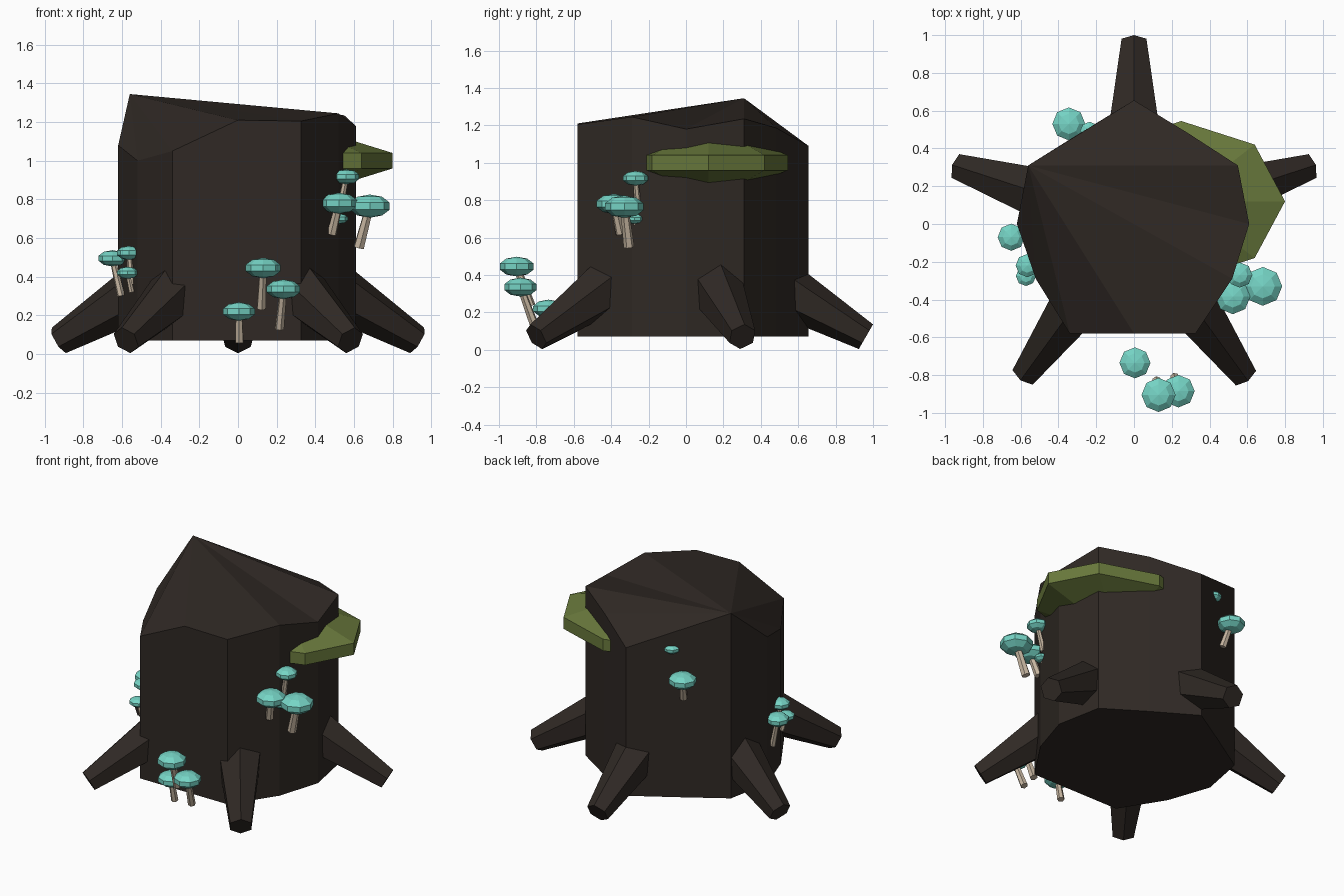
import bpy, bmesh, math
from mathutils import Vector, Matrix

if "Cube" in bpy.data.objects:
    bpy.data.objects.remove(bpy.data.objects["Cube"])


def material(name, rgb):
    m = bpy.data.materials.new(name)
    m.diffuse_color = (*rgb, 1)
    m.use_nodes = True
    m.node_tree.nodes["Principled BSDF"].inputs["Base Color"].default_value = m.diffuse_color
    return m


BARK = material("bark", (0.029, 0.022, 0.018))
TEAL = material("teal_cap", (0.18, 0.66, 0.56))
MOSS = material("moss_green", (0.14, 0.19, 0.045))
STALK = material("stalk", (0.56, 0.46, 0.35))


def finish(name, bm, mat):
    bmesh.ops.recalc_face_normals(bm, faces=bm.faces)
    me = bpy.data.meshes.new(name)
    bm.to_mesh(me)
    bm.free()
    me.materials.append(mat)
    ob = bpy.data.objects.new(name, me)
    bpy.context.collection.objects.link(ob)
    return ob


def taper(name, a, b, ra, rb, sides, mat):
    """Tapered stick from a to b, one cross-section corner facing up."""
    a, b = Vector(a), Vector(b)
    d = (b - a).normalized()
    side = d.cross(Vector((0, 0, 1)))
    side = side.normalized() if side.length > 1e-4 else Vector((1, 0, 0))
    up = side.cross(d)
    bm = bmesh.new()
    rings = []
    for p, r in ((a, ra), (b, rb)):
        rings.append([bm.verts.new(p + r * (math.cos(t) * up + math.sin(t) * side))
                      for t in (math.tau * i / sides for i in range(sides))])
    for i in range(sides):
        j = (i + 1) % sides
        bm.faces.new((rings[0][i], rings[0][j], rings[1][j], rings[1][i]))
    bm.faces.new(rings[0])
    bm.faces.new(rings[1])
    return finish(name, bm, mat)


def blob(name, centre, size, mat):
    """Squashed eight-sided low-poly sphere."""
    bm = bmesh.new()
    bmesh.ops.create_uvsphere(bm, u_segments=8, v_segments=5, radius=1,
                              matrix=Matrix.Translation(centre) @ Matrix.Diagonal((*size, 1)))
    return finish(name, bm, mat)


# Stump: twelve-sided trunk with a jagged broken rim
RIM = [(0.61, 0, 1.18), (0.55, 0.31, 1.235), (0.28, 0.485, 1.185), (0, 0.655, 1.09),
       (-0.28, 0.485, 0.98), (-0.56, 0.31, 1.345), (-0.62, 0, 1.08), (-0.52, -0.29, 1.0),
       (-0.34, -0.58, 1.05), (0, -0.58, 1.21), (0.325, -0.58, 1.205), (0.52, -0.29, 1.245)]
PEAK = 5
bm = bmesh.new()
top = [bm.verts.new(p) for p in RIM]
low = [bm.verts.new((x, y, 0.07)) for x, y, z in RIM]
for i in range(12):
    j = (i + 1) % 12
    bm.faces.new((low[i], low[j], top[j], top[i]))
for k in range(1, 11):  # broken top fans out from the tallest splinter
    bm.faces.new((top[PEAK], top[(PEAK + k) % 12], top[(PEAK + k + 1) % 12]))
bm.faces.new(low[::-1])
finish("stump", bm, BARK)

# Roots: five hexagonal tapers sloping to the ground
for i, reach in enumerate((0.962, 0.975, 0.985, 0.99, 0.975)):
    a = math.radians(90 + 72 * i)
    out = Vector((math.cos(a), math.sin(a), 0))
    tip = out * reach + Vector((0, 0, 0.07))
    inner = tip - out * 0.606 + Vector((0, 0, 0.35))
    taper(f"root_{i + 1}", inner, tip, 0.173, 0.076, 6, BARK)

# Shelf fungus on the right side
blob("shelf_fungus", (0.25, 0.12, 1.0), (0.578, 0.447, 0.13), MOSS)

# Mushrooms: cap centre, cap radius, stalk foot
MUSHROOMS = [
    ((0.005, -0.735, 0.22), 0.08, (0.008, -0.70, 0.06)),
    ((0.13, -0.905, 0.445), 0.088, (0.12, -0.83, 0.235)),
    ((0.235, -0.885, 0.335), 0.084, (0.215, -0.81, 0.13)),
    ((0.682, -0.33, 0.765), 0.10, (0.625, -0.305, 0.55)),
    ((0.523, -0.385, 0.78), 0.09, (0.485, -0.35, 0.62)),
    ((0.56, -0.27, 0.917), 0.065, (0.525, -0.255, 0.74)),
    ((0.522, -0.275, 0.70), 0.045, (0.505, -0.265, 0.62)),
    ((-0.65, -0.07, 0.495), 0.07, (-0.605, -0.08, 0.30)),
    ((-0.565, -0.22, 0.523), 0.06, (-0.55, -0.22, 0.36)),
    ((-0.572, -0.275, 0.42), 0.052, (-0.55, -0.26, 0.32)),
    ((-0.345, 0.53, 0.91), 0.085, (-0.32, 0.48, 0.76)),
    ((-0.235, 0.49, 1.085), 0.05, (-0.22, 0.45, 0.98)),
]
for i, (cap, r, foot) in enumerate(MUSHROOMS, 1):
    taper(f"mushroom_stalk_{i}", foot, cap, r * 0.29, r * 0.22, 6, STALK)
    blob(f"mushroom_cap_{i}", cap, (r * 1.08, r * 1.08, r * 0.6), TEAL)
